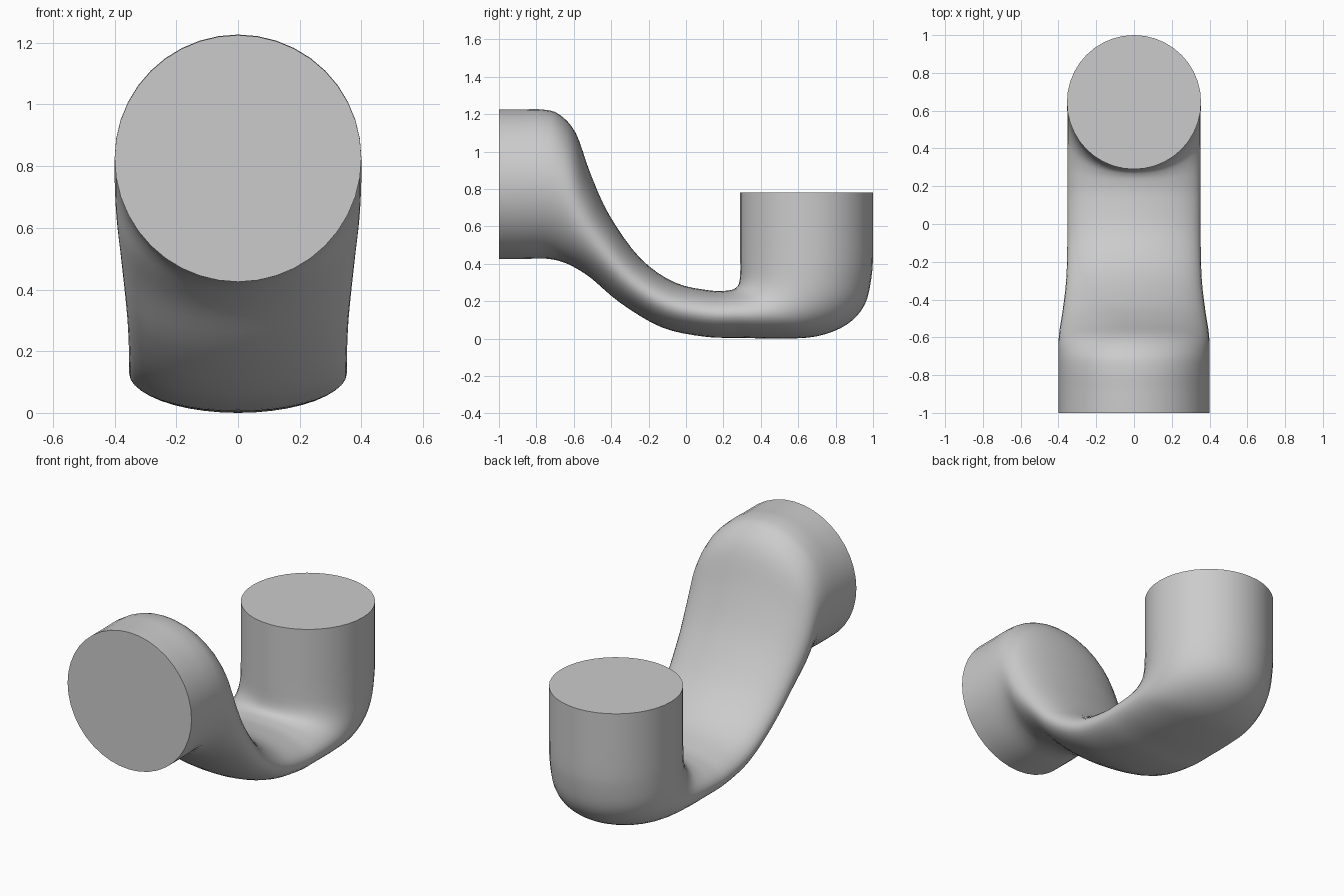
import bpy, bmesh, math
from mathutils import Vector

if "Cube" in bpy.data.objects:
    bpy.data.objects.remove(bpy.data.objects["Cube"])

SIDES, STEPS = 40, 4

# Sections: inner (y, z), outer (y, z), half width in x
SECTIONS = [
    (-1.00, 1.225, -1.00, .425, .400),
    (-.88, 1.225, -.88, .425, .400),
    (-.77, 1.225, -.77, .428, .400),
    (-.68, 1.200, -.71, .422, .400),
    (-.59, 1.100, -.67, .412, .400),
    (-.51, .880, -.61, .388, .394),
    (-.41, .660, -.51, .325, .378),
    (-.245, .430, -.35, .190, .359),
    (-.06, .300, -.13, .060, .353),
    (.13, .257, .10, .010, .353),
    (.225, .257, .29, .004, .353),
    (.265, .270, .50, .000, .353),
    (.281, .290, .70, .012, .353),
    (.288, .320, .86, .075, .353),
    (.290, .360, .955, .180, .354),
    (.290, .420, .992, .330, .355),
    (.290, .520, 1.00, .480, .355),
    (.290, .780, 1.00, .780, .355),
]


def catmull(p0, p1, p2, p3, t):
    return [0.5 * (2 * b + (c - a) * t + (2 * a - 5 * b + 4 * c - d) * t * t
                   + (3 * b - a - 3 * c + d) * t ** 3)
            for a, b, c, d in zip(p0, p1, p2, p3)]


def refine(secs):
    last = len(secs) - 1
    out = []
    for i in range(last):
        quad = [secs[min(max(i + k, 0), last)] for k in (-1, 0, 1, 2)]
        out += [catmull(*quad, s / STEPS) for s in range(STEPS)]
    return out + [secs[last]]


# Bent pipe: elliptical rings lofted between the inner and outer profile
bm = bmesh.new()
rings = []
for iy, iz, oy, oz, w in refine(SECTIONS):
    inner = Vector((0, iy, max(iz, 0)))
    outer = Vector((0, min(oy, 1), max(oz, 0)))
    mid, half = (inner + outer) / 2, (inner - outer) / 2
    ring = []
    for k in range(SIDES):
        a = math.tau * k / SIDES
        ring.append(bm.verts.new(mid + half * math.cos(a) + Vector((w * math.sin(a), 0, 0))))
    rings.append(ring)

for r0, r1 in zip(rings, rings[1:]):
    for k in range(SIDES):
        n = (k + 1) % SIDES
        bm.faces.new((r0[k], r0[n], r1[n], r1[k]))

# Flat end caps
bm.faces.new(rings[0])
bm.faces.new(rings[-1])
bmesh.ops.recalc_face_normals(bm, faces=bm.faces)

mesh = bpy.data.meshes.new("bent_pipe")
bm.to_mesh(mesh)
bm.free()
pipe = bpy.data.objects.new("bent_pipe", mesh)
bpy.context.collection.objects.link(pipe)
bpy.context.view_layer.objects.active = pipe
pipe.select_set(True)
bpy.ops.object.shade_smooth_by_angle(angle=math.radians(40))
